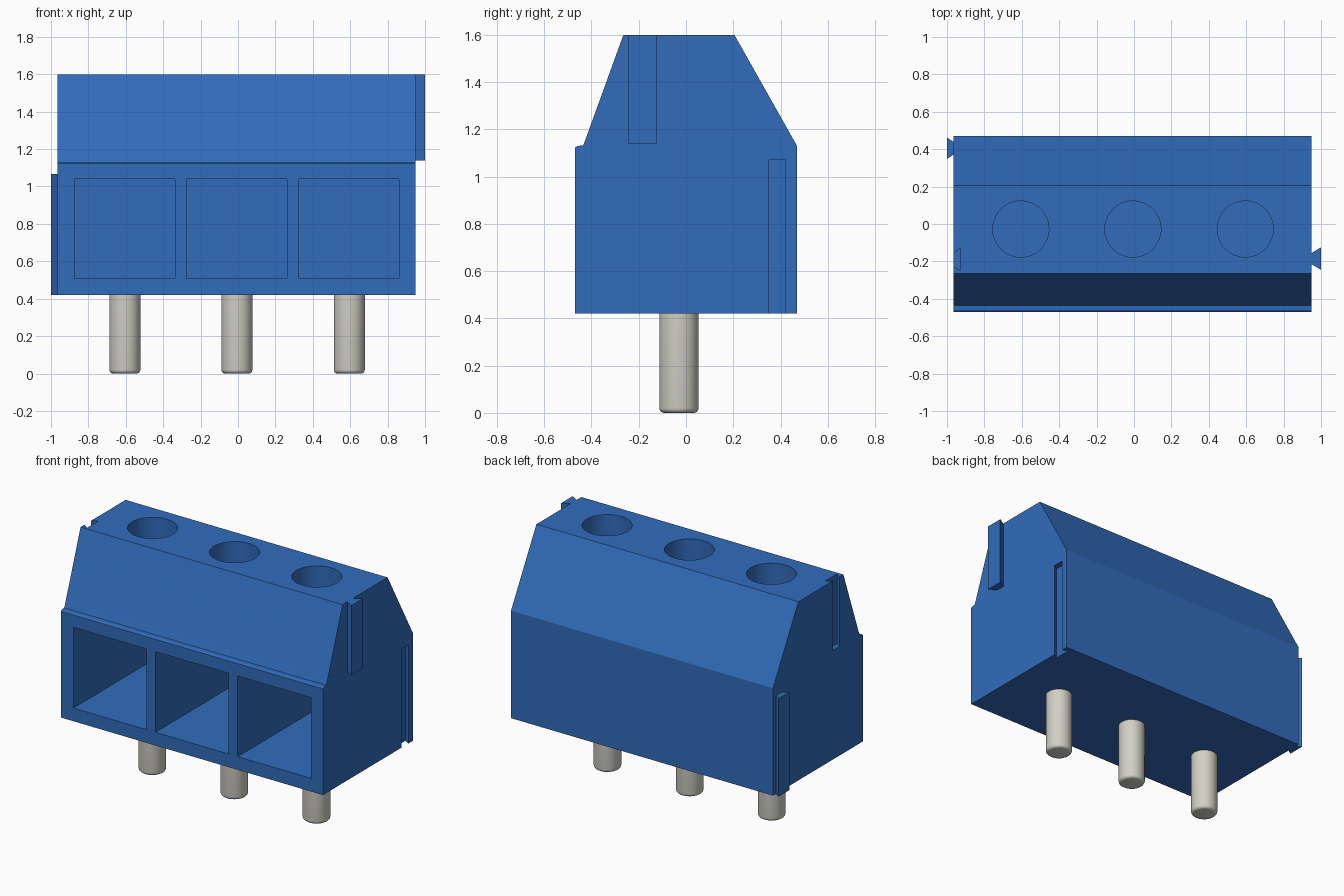
import bpy, bmesh, math
from mathutils import Matrix

cube = bpy.data.objects.get("Cube")
if cube:
    bpy.data.objects.remove(cube, do_unlink=True)


def material(name, rgb, rough):
    m = bpy.data.materials.new(name)
    m.use_nodes = True
    m.diffuse_color = (*rgb, 1)
    bsdf = m.node_tree.nodes["Principled BSDF"]
    bsdf.inputs["Base Color"].default_value = (*rgb, 1)
    bsdf.inputs["Roughness"].default_value = rough
    return m


BLUE = material("blue plastic", (0.031, 0.15, 0.50), 0.5)
METAL = material("grey metal", (0.64, 0.63, 0.56), 0.5)


def add_object(name, bm, mat):
    bmesh.ops.recalc_face_normals(bm, faces=bm.faces)
    me = bpy.data.meshes.new(name)
    bm.to_mesh(me)
    bm.free()
    me.materials.append(mat)
    ob = bpy.data.objects.new(name, me)
    bpy.context.collection.objects.link(ob)
    return ob


def prism(bm, points, offset):
    """Extrude a closed outline of 3D points along an offset vector."""
    face = bm.faces.new([bm.verts.new(p) for p in points])
    ext = bmesh.ops.extrude_face_region(bm, geom=[face])
    verts = [v for v in ext["geom"] if isinstance(v, bmesh.types.BMVert)]
    bmesh.ops.translate(bm, verts=verts, vec=offset)


def dovetail(bm, x_neck, x_wide, y, neck, wide, z0, z1):
    """Trapezoid key, narrow at x_neck and wide at x_wide."""
    prism(bm, [(x_neck, y - neck, z0), (x_wide, y - wide, z0),
               (x_wide, y + wide, z0), (x_neck, y + neck, z0)], (0, 0, z1 - z0))


def select_only(ob):
    bpy.ops.object.select_all(action='DESELECT')
    ob.select_set(True)
    bpy.context.view_layer.objects.active = ob


X0, X1 = -0.965, 0.95          # housing ends
BOTTOM, TOP = 0.42, 1.60
POLES = (-0.605, -0.006, 0.595)  # screw and pin positions along x
Y_AXIS = -0.027

# Housing: side profile extruded along x
profile = [(-0.47, BOTTOM), (0.47, BOTTOM), (0.47, 1.13), (0.205, TOP),
           (-0.265, TOP), (-0.43, 1.145), (-0.436, 1.132),
           (-0.46, 1.13), (-0.47, 1.122)]
bm = bmesh.new()
prism(bm, [(X0, y, z) for y, z in profile], (X1 - X0, 0, 0))
housing = add_object("housing", bm, BLUE)

# Cutters: wire openings, screw holes and dovetail grooves
bm = bmesh.new()
for x in POLES:
    a, b = x - 0.269, x + 0.267
    prism(bm, [(a, -0.6, 0.507), (b, -0.6, 0.507),
               (b, -0.6, 1.04), (a, -0.6, 1.04)], (0, 0.94, 0))
    bmesh.ops.create_cone(bm, cap_ends=True, segments=48, radius1=0.15,
                          radius2=0.15, depth=0.7,
                          matrix=Matrix.Translation((x, Y_AXIS, TOP)))
# Each groove widens inward; its outer end reaches just past the wall
dovetail(bm, X0 - 0.004, X0 + 0.037, -0.19, 0.032, 0.06, 1.14, TOP + 0.1)
dovetail(bm, X1 + 0.004, X1 - 0.037, 0.386, 0.033, 0.06, BOTTOM - 0.1, 1.07)
cutter = add_object("opening_cutter", bm, BLUE)
cutter.hide_render = True

mod = housing.modifiers.new("openings", 'BOOLEAN')
mod.operation = 'DIFFERENCE'
mod.solver = 'EXACT'
mod.object = cutter
select_only(housing)
bpy.ops.object.modifier_apply(modifier=mod.name)
bpy.data.objects.remove(cutter, do_unlink=True)
bpy.ops.object.shade_smooth_by_angle(angle=math.radians(15))

# Dovetail tongues on both ends
bm = bmesh.new()
dovetail(bm, X1 - 0.001, 1.0, -0.185, 0.03, 0.06, 1.14, TOP)
add_object("left_tongue", bm, BLUE)
bm = bmesh.new()
dovetail(bm, X0 + 0.001, -1.0, 0.405, 0.034, 0.057, BOTTOM, 1.068)
add_object("right_tongue", bm, BLUE)

# Solder pins with rounded tips
R, ROUND = 0.083, 0.02
for i, x in enumerate(POLES):
    bm = bmesh.new()
    bmesh.ops.create_cone(bm, cap_ends=True, segments=40, radius1=R, radius2=R,
                          depth=BOTTOM + 0.02,
                          matrix=Matrix.Translation((x, Y_AXIS - 0.003, (BOTTOM + 0.02) / 2)))
    tip = [e for e in bm.edges if all(v.co.z < 0.01 for v in e.verts)]
    bmesh.ops.bevel(bm, geom=tip, offset=ROUND, segments=4, profile=0.5, affect='EDGES')
    pin = add_object(f"pin_{i + 1}", bm, METAL)
    select_only(pin)
    bpy.ops.object.shade_smooth_by_angle(angle=math.radians(40))
